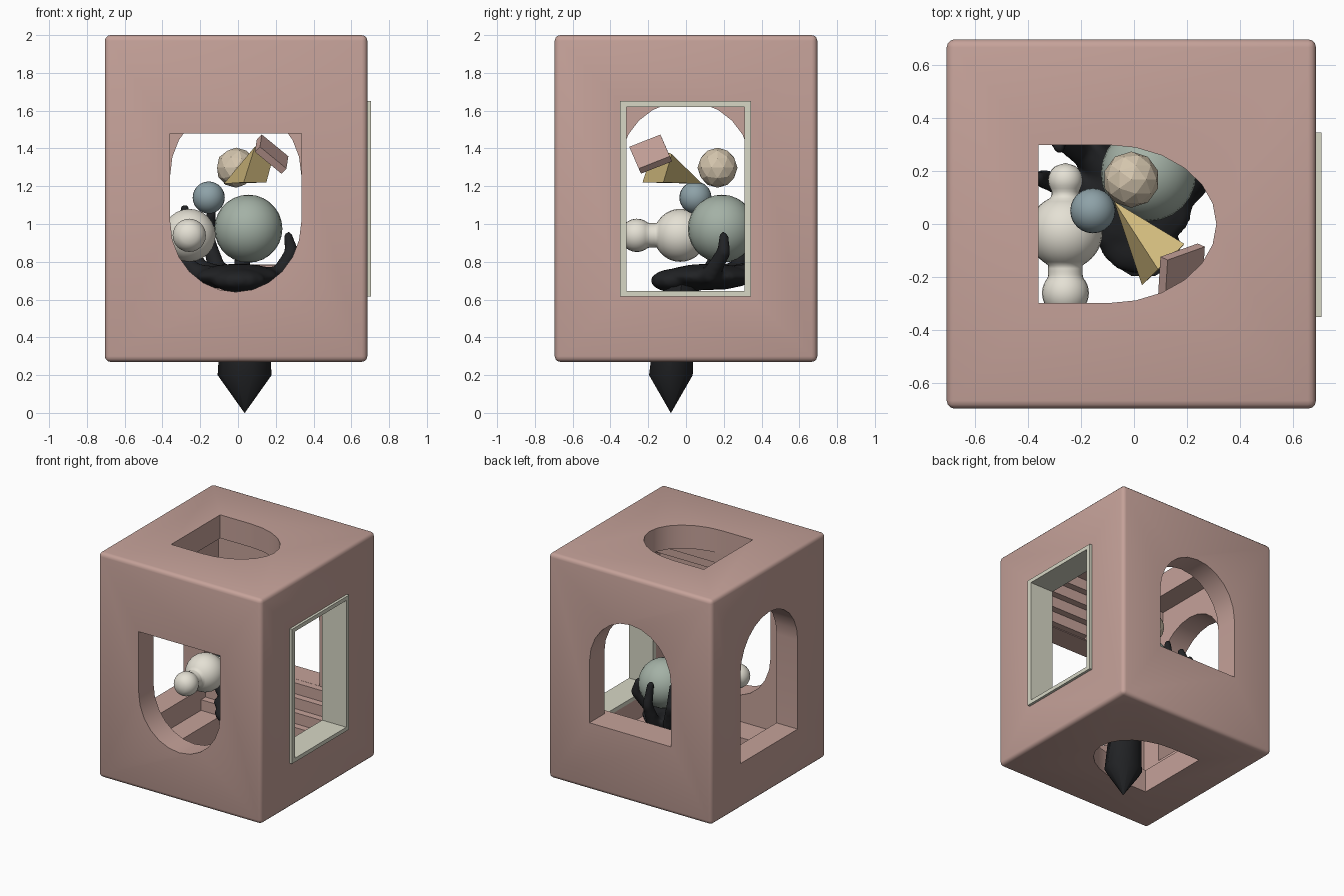
import bpy, bmesh, math
from mathutils import Vector, Matrix

if "Cube" in bpy.data.objects:
    bpy.data.objects.remove(bpy.data.objects["Cube"])

def mat(name, rgb):
    m = bpy.data.materials.new(name)
    m.diffuse_color = (*rgb, 1)
    m.use_nodes = True
    m.node_tree.nodes["Principled BSDF"].inputs["Base Color"].default_value = m.diffuse_color
    return m

PINK = mat("pink", (0.56, 0.36, 0.32))
IVORY = mat("ivory", (0.68, 0.68, 0.56))
BLACK = mat("black", (0.015, 0.016, 0.018))
WHITE = mat("cream", (0.78, 0.75, 0.66))
GREEN = mat("green", (0.37, 0.44, 0.38))
BLUE = mat("blue", (0.27, 0.36, 0.39))
TAN = mat("tan", (0.66, 0.56, 0.42))
GOLD = mat("gold", (0.62, 0.48, 0.20))

def add(name, bm, material, smooth=None):
    bmesh.ops.recalc_face_normals(bm, faces=bm.faces[:])
    me = bpy.data.meshes.new(name)
    bm.to_mesh(me)
    bm.free()
    ob = bpy.data.objects.new(name, me)
    bpy.context.collection.objects.link(ob)
    if material:
        me.materials.append(material)
    if smooth:
        shade(ob, smooth)
    return ob

def shade(ob, angle):
    bpy.ops.object.select_all(action='DESELECT')
    bpy.context.view_layer.objects.active = ob
    ob.select_set(True)
    bpy.ops.object.shade_smooth_by_angle(angle=math.radians(angle))

def bake(ob):
    bpy.context.view_layer.update()
    ev = ob.evaluated_get(bpy.context.evaluated_depsgraph_get())
    me = bpy.data.meshes.new_from_object(ev)
    ob.modifiers.clear()
    ob.data = me

def box(lo, hi):
    bm = bmesh.new()
    bmesh.ops.create_cube(bm, size=1)
    for v in bm.verts:
        v.co = Vector(l + (c + 0.5) * (h - l) for c, l, h in zip(v.co, lo, hi))
    return bm

def prism(points, place, d0, d1):
    bm = bmesh.new()
    rings = [[bm.verts.new(place(u, v, d)) for u, v in points] for d in (d0, d1)]
    n = len(points)
    bm.faces.new(rings[0])
    bm.faces.new(rings[1][::-1])
    for i in range(n):
        j = (i + 1) % n
        bm.faces.new((rings[0][i], rings[0][j], rings[1][j], rings[1][i]))
    return bm

def arch(c, w, flat, spring, tip, n=12):
    pts = [(c - w, flat), (c + w, flat)]
    return pts + [(c + w * math.cos(math.pi * i / n),
                   spring + (tip - spring) * math.sin(math.pi * i / n)) for i in range(n + 1)]

# Hollow cube shell with a different opening in each face
bm = box((-0.705, -0.695, 0.27), (0.685, 0.695, 2.0))
bmesh.ops.bevel(bm, geom=bm.edges[:], offset=0.03, segments=3, profile=0.5, affect='EDGES')
shell = add("shell", bm, PINK)
front = lambda u, v, d: (u, d, v)
side = lambda u, v, d: (d, u, v)
flat = lambda u, v, d: (v, u, d)
slot = arch(0.0, 0.298, -0.36, -0.10, 0.31)
cutters = [
    box((-0.525, -0.515, 0.45), (0.505, 0.515, 1.82)),
    prism(arch(-0.012, 0.347, 1.48, 1.01, 0.64), front, -0.9, -0.4),
    prism(arch(-0.012, 0.347, 0.785, 1.26, 1.63), front, 0.4, 0.9),
    prism(arch(-0.003, 0.348, 0.615, 1.30, 1.65), side, -0.9, -0.4),
    box((0.4, -0.35, 0.615), (0.9, 0.345, 1.65)),
    prism(slot, flat, 1.7, 2.2),
    prism(slot, flat, 0.1, 0.55),
]
cut_obs = []
for c in cutters:
    ob = add("cutter", c, None)
    ob.hide_render = True
    cut_obs.append(ob)
    m = shell.modifiers.new("cut", 'BOOLEAN')
    m.operation, m.solver, m.object = 'DIFFERENCE', 'EXACT', ob
bake(shell)
for ob in cut_obs:
    bpy.data.objects.remove(ob)
shade(shell, 35)

# Inner stairs: upright under the back window, upside down over the front one
for i in range(4):
    y, rise = 0.30 + 0.054 * i, 0.084 * (i + 1)
    add("back_step", box((-0.53, y, 0.44), (0.51, min(y + 0.056, 0.52), 0.45 + rise - 0.002)), PINK)
    add("front_step", box((-0.53, -min(y + 0.056, 0.52), 1.82 - rise + 0.002), (0.51, -y, 1.83)), PINK)

# Rectangular window frame on the right
x0, x1 = 0.50, 0.705
for lo, hi in (((-0.35, 0.615), (-0.315, 1.65)), ((0.31, 0.615), (0.345, 1.65)),
               ((-0.315, 0.615), (0.31, 0.645)), ((-0.315, 1.62), (0.31, 1.65))):
    add("window_frame", box((x0, *lo), (x1, *hi)), IVORY)

# Lathe with straight axis, used for forearm and peanut
def lathe(profile, n, place):
    bm = bmesh.new()
    rings = [[bm.verts.new(place(r * math.cos(2 * math.pi * k / n), r * math.sin(2 * math.pi * k / n), a))
              for k in range(n)] for a, r in profile]
    for p, q in zip(rings, rings[1:]):
        for k in range(n):
            j = (k + 1) % n
            bm.faces.new((p[k], p[j], q[j], q[k]))
    bm.faces.new(rings[0])
    bm.faces.new(rings[-1])
    bmesh.ops.remove_doubles(bm, verts=bm.verts[:], dist=0.0005)
    return bm

# Pointed forearm
add("forearm", lathe([(0.0, 0.001), (0.2, 0.143), (0.4, 0.13), (0.58, 0.11), (0.7, 0.11)], 10,
                     lambda u, v, a: (0.035 + u, -0.08 + v * 0.85 + max(0, a - 0.3) * 0.15, a)), BLACK, 40)

# Cupped hand: palm plus five bent fingers, fused by remesh
def blob(bm, c, s):
    m = Matrix.Translation(c) @ Matrix.Diagonal((*s, 1))
    bmesh.ops.create_uvsphere(bm, u_segments=12, v_segments=8, radius=1, matrix=m)

bm = bmesh.new()
blob(bm, (0.0, 0.12, 0.72), (0.24, 0.25, 0.07))
blob(bm, (0.01, -0.05, 0.70), (0.15, 0.14, 0.065))
fingers = [
    [(0.05, 0.05, 0.70), (0.22, 0.13, 0.73), (0.285, 0.2, 0.85), (0.265, 0.2, 0.935)],
    [(-0.05, 0.08, 0.71), (-0.22, 0.13, 0.74), (-0.34, 0.17, 0.85), (-0.36, 0.17, 0.95)],
    [(-0.05, 0.15, 0.71), (-0.2, 0.27, 0.76), (-0.29, 0.33, 0.93), (-0.28, 0.29, 1.08)],
    [(-0.02, 0.2, 0.71), (-0.11, 0.36, 0.76), (-0.16, 0.41, 0.92), (-0.14, 0.36, 1.06)],
    [(0.02, 0.2, 0.71), (0.02, 0.37, 0.75), (0.03, 0.425, 0.9), (0.02, 0.40, 1.05)],
]
for f in fingers:
    for s, (a, b) in enumerate(zip(f, f[1:])):
        for i in range(9):
            r = 0.06 - 0.011 * (s + i / 8)
            blob(bm, Vector(a).lerp(Vector(b), i / 8), (r, r, r))
hand = add("hand", bm, BLACK)
m = hand.modifiers.new("fuse", 'REMESH')
m.mode, m.voxel_size = 'VOXEL', 0.015
m = hand.modifiers.new("soften", 'SMOOTH')
m.factor, m.iterations = 0.5, 5
bake(hand)
if not hand.data.materials:
    hand.data.materials.append(BLACK)
shade(hand, 60)

# Three-ball shape lying along y
balls = [(-0.26, 0.088), (-0.03, 0.14), (0.165, 0.065)]
profile = []
for i in range(49):
    y = -0.348 + 0.578 * i / 48
    r = max(math.sqrt(max(R * R - (y - c) ** 2, 0)) for c, R in balls)
    neck = 0.065 if -0.26 < y < -0.03 else 0.052 if -0.03 <= y < 0.165 else 0.0002
    profile.append((y, max(r, neck)))
add("triple_ball", lathe(profile, 24, lambda u, v, a: (-0.258 + u, a, 0.94 + v)), WHITE, 60)

# Round balls
for name, c, r, material in (("large_ball", (0.055, 0.19, 0.975), 0.18, GREEN),
                             ("small_ball", (-0.155, 0.05, 1.14), 0.085, BLUE)):
    bm = bmesh.new()
    bmesh.ops.create_uvsphere(bm, u_segments=24, v_segments=14, radius=r, matrix=Matrix.Translation(c))
    add(name, bm, material, 40)

# Faceted ball
bm = bmesh.new()
bmesh.ops.create_icosphere(bm, subdivisions=2, radius=0.106, matrix=Matrix.Translation((-0.01, 0.167, 1.298)))
add("faceted_ball", bm, TAN)

# Tilted pyramid
bm = bmesh.new()
base = [bm.verts.new(p) for p in ((0.03, -0.23, 1.22), (0.15, -0.12, 1.22), (0.19, -0.075, 1.37), (0.09, -0.17, 1.41))]
tip = bm.verts.new((-0.075, 0.085, 1.213))
bm.faces.new(base)
for i in range(4):
    bm.faces.new((base[i], base[(i + 1) % 4], tip))
add("pyramid", bm, GOLD)

# Tilted slab
e = [Vector((0.01, 0.165, 0.065)), Vector((0.14, 0.05, -0.115)), Vector((-0.027, 0.012, -0.027))]
bm = bmesh.new()
bmesh.ops.create_cube(bm, size=1)
for v in bm.verts:
    v.co = Vector((0.178, -0.187, 1.37)) + sum((e[i] * v.co[i] for i in range(3)), Vector())
add("slab", bm, PINK)
